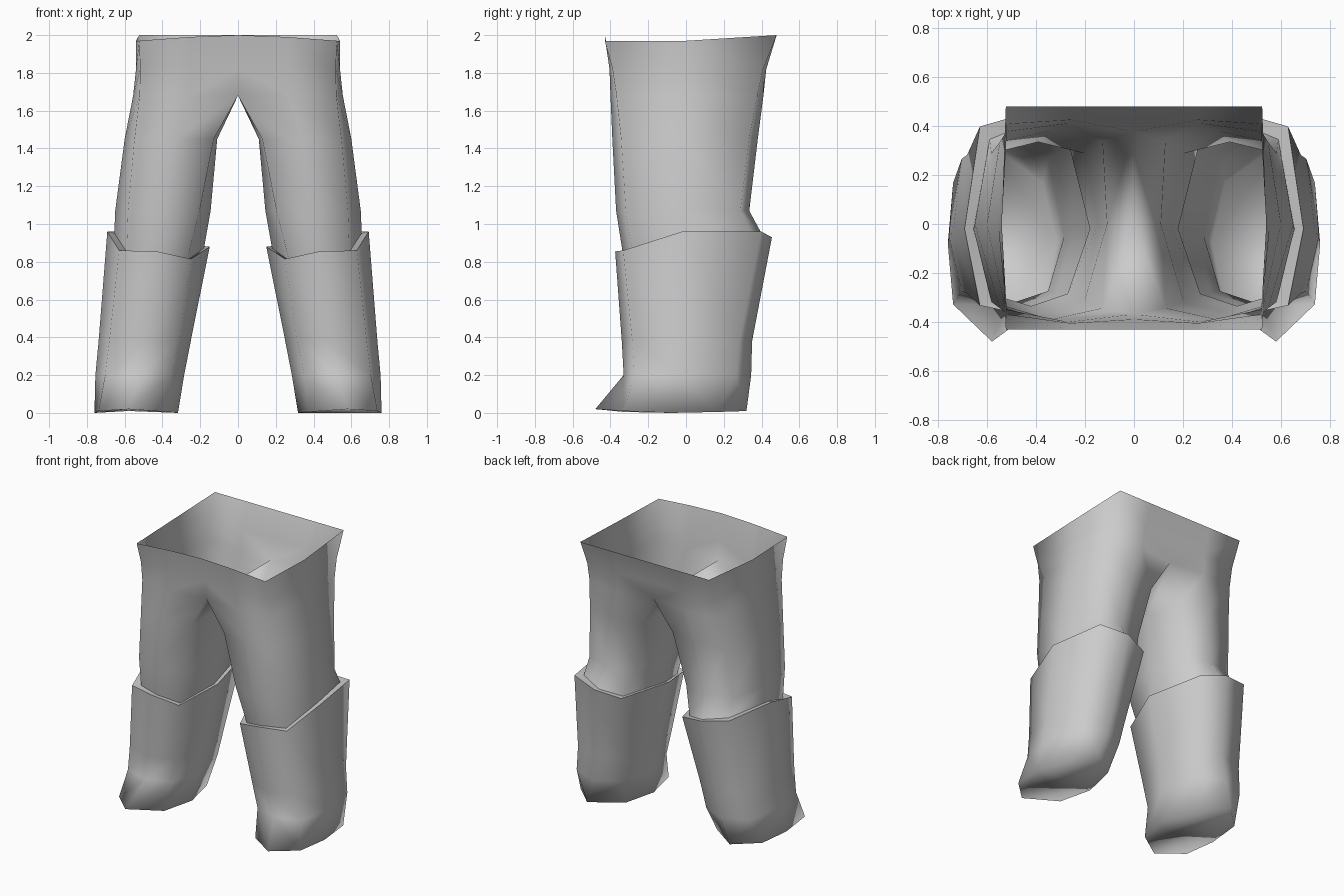
import bpy, bmesh

if "Cube" in bpy.data.objects:
    bpy.data.objects.remove(bpy.data.objects["Cube"])

# Each ring: z, x inner, x middle, x outer, y front, y middle, y back, inner corner k, outer corner k, corner depth k
TROUSERS = [
    (1.98, 0, .26, .54, -.43, 0, .48, 1, .94, 1),
    (1.82, 0, .26, .54, -.405, 0, .425, 1, .92, .96),
    (1.68, 0, .27, .555, -.40, 0, .41, 1, .88, .92),
    (1.45, .11, .34, .60, -.39, 0, .38, .92, .80, .88),
    (1.07, .145, .39, .65, -.37, 0, .335, .76, .74, .86),
    (.862, .18, .42, .655, -.335, -.02, .415, .62, .72, .84),
]
BOOT = [
    TROUSERS[-1],
    (.87, .15, .43, .692, -.375, -.02, .455, .65, .76, .88),
    (.38, .25, .48, .738, -.34, -.03, .35, .72, .78, .82),
    (.20, .285, .52, .755, -.33, -.05, .345, .72, .78, .80),
    (.005, .318, .58, .76, -.48, -.08, .32, .80, .88, .62),
]
# Height offsets round a ring: inner, inner front, front, outer front, outer, outer back, back, inner back
CUFF_DZ = (.01, -.055, -.015, -.01, .09, .09, .06, .02)
WAIST_DZ = (0, .02, .01, -.01, -.01, .02, .02, .02)
SOLE_DZ = (-.005, 0, .015, .005, -.005, 0, .005, 0)


def lerp(a, b, t):
    return a + (b - a) * t


def ring(bm, r, dz=(0,) * 8):
    z, xi, xm, xo, yf, ym, yb, ki, ko, ky = r
    x1, x3 = lerp(xm, xi, ki), lerp(xm, xo, ko)
    y1, y7 = lerp(ym, yf, ky), lerp(ym, yb, ky)
    pts = [(xi, ym), (x1, y1), (xm, yf), (x3, y1),
           (xo, ym), (x3, y7), (xm, yb), (x1, y7)]
    return [bm.verts.new((x, y, z + d)) for (x, y), d in zip(pts, dz)]


def loft(bm, rings, open_count=0):
    # the first open_count bands are left open along the centre plane
    for n, (a, b) in enumerate(zip(rings, rings[1:])):
        for i in (range(1, 7) if n < open_count else range(8)):
            j = (i + 1) % 8
            bm.faces.new((a[i], b[i], b[j], a[j]))


def finish(bm, name):
    bmesh.ops.delete(bm, geom=[v for v in bm.verts if not v.link_faces], context='VERTS')
    for f in bm.faces:
        f.smooth = True
    me = bpy.data.meshes.new(name)
    bm.to_mesh(me)
    bm.free()
    ob = bpy.data.objects.new(name, me)
    bpy.context.collection.objects.link(ob)
    mod = ob.modifiers.new("mirror", 'MIRROR')
    mod.use_clip = True
    return ob


# Trousers: open waist, joined at the centre down to the crotch
bm = bmesh.new()
last = len(TROUSERS) - 1
rings = [ring(bm, r, WAIST_DZ if n == 0 else CUFF_DZ if n == last else (0,) * 8)
         for n, r in enumerate(TROUSERS)]
loft(bm, rings, open_count=2)
finish(bm, "trousers")

# Boots: narrow cuff lip, shaft, flared toe and sole
bm = bmesh.new()
offsets = [CUFF_DZ, CUFF_DZ, (0,) * 8, (0,) * 8, SOLE_DZ]
rings = [ring(bm, r, d) for r, d in zip(BOOT, offsets)]
loft(bm, rings)
bm.faces.new(list(reversed(rings[-1])))
for i in range(8):
    bm.edges.get((rings[1][i], rings[1][(i + 1) % 8])).smooth = False
finish(bm, "boots")
